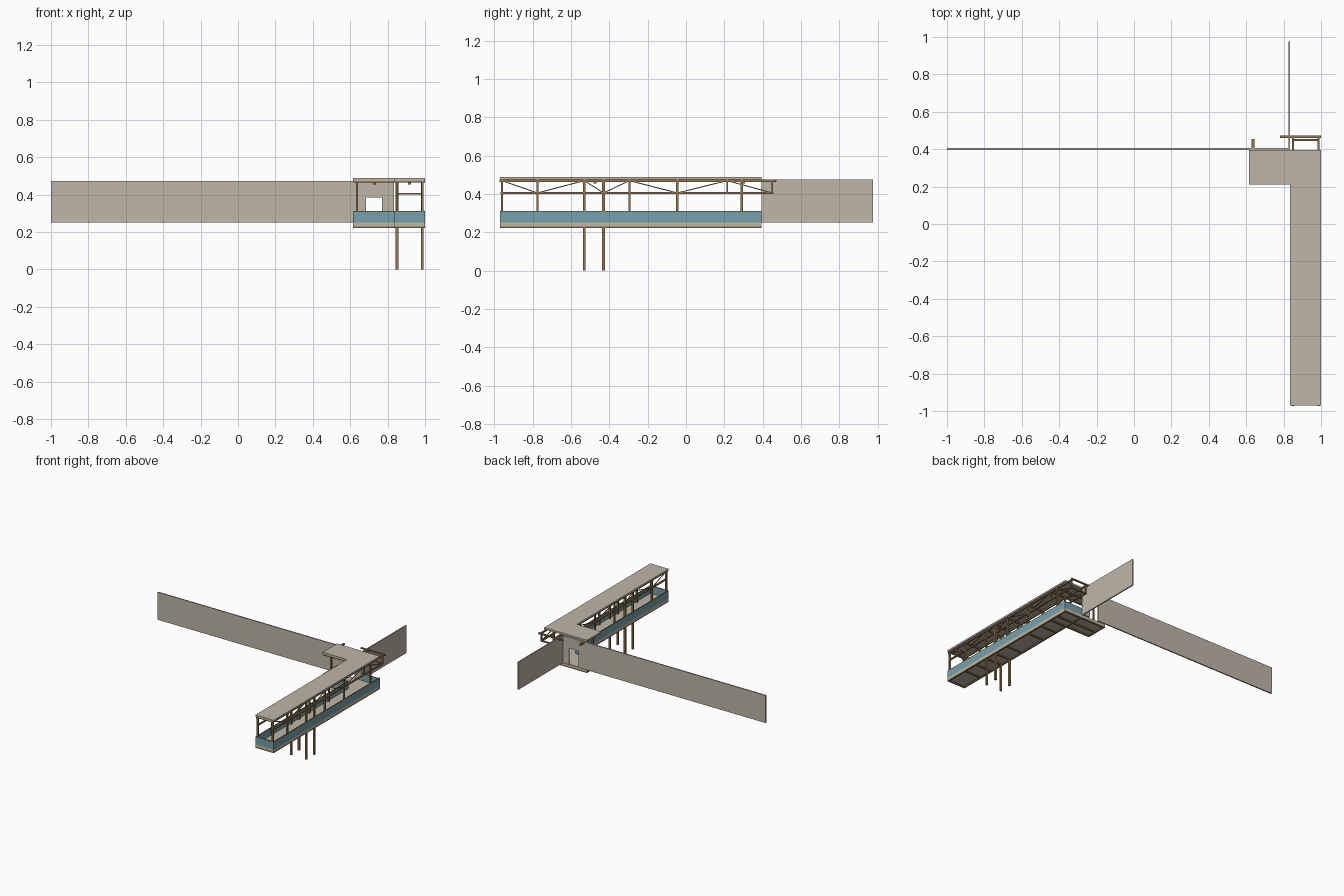
import bpy, bmesh, math
from mathutils import Vector

if "Cube" in bpy.data.objects:
    bpy.data.objects.remove(bpy.data.objects["Cube"])


def material(name, rgb):
    m = bpy.data.materials.new(name)
    m.diffuse_color = (*rgb, 1)
    m.use_nodes = True
    m.node_tree.nodes["Principled BSDF"].inputs["Base Color"].default_value = m.diffuse_color
    return m


CONCRETE = material("warm_concrete", (0.52, 0.47, 0.39))
WOOD = material("brown_timber", (0.29, 0.19, 0.085))
BLUE = material("muted_blue", (0.18, 0.35, 0.40))


def finish(name, bm, mat):
    bmesh.ops.recalc_face_normals(bm, faces=bm.faces)
    mesh = bpy.data.meshes.new(name)
    bm.to_mesh(mesh)
    bm.free()
    mesh.materials.append(mat)
    obj = bpy.data.objects.new(name, mesh)
    bpy.context.collection.objects.link(obj)
    return obj


def boxes(name, mat, bounds):
    """Join axis-aligned boxes given as (x0, x1, y0, y1, z0, z1)."""
    bm = bmesh.new()
    for x0, x1, y0, y1, z0, z1 in bounds:
        for v in bmesh.ops.create_cube(bm, size=1)["verts"]:
            v.co = Vector((x1 if v.co.x > 0 else x0,
                           y1 if v.co.y > 0 else y0,
                           z1 if v.co.z > 0 else z0))
    return finish(name, bm, mat)


def prism(name, mat, outline, z0, z1):
    """Extrude a flat outline upwards."""
    bm = bmesh.new()
    face = bm.faces.new([bm.verts.new((x, y, z0)) for x, y in outline])
    ext = bmesh.ops.extrude_face_region(bm, geom=[face])["geom"]
    bmesh.ops.translate(bm, vec=(0, 0, z1 - z0),
                        verts=[e for e in ext if isinstance(e, bmesh.types.BMVert)])
    return finish(name, bm, mat)


def struts(name, mat, x, path, size):
    """Thin square bars along a zigzag of (y, z) points."""
    bm = bmesh.new()
    for (ya, za), (yb, zb) in zip(path, path[1:]):
        a, b = Vector((x, ya, za)), Vector((x, yb, zb))
        d = b - a
        rot = d.to_track_quat('Z', 'Y')
        for v in bmesh.ops.create_cube(bm, size=1)["verts"]:
            v.co = (a + b) / 2 + rot @ Vector((v.co.x * size, v.co.y * size, v.co.z * d.length))
    return finish(name, bm, mat)


# Main levels and plan
L_PLAN = [(0.835, -0.97), (1, -0.97), (1, 0.395), (0.615, 0.395), (0.615, 0.21), (0.835, 0.21)]
FLOOR, RAIL, CHORD, ROOF = 0.25, 0.405, 0.469, 0.474
X_IN, X_OUT, X_SIDE = 0.85, 0.986, 0.636
H = 0.006  # half post width

# Slabs
prism("floor_slab", CONCRETE, L_PLAN, 0.23, FLOOR)
prism("roof_slab", CONCRETE, L_PLAN, ROOF, 0.488)

# Blue parapet around the deck, open along the doorway wall
T = 0.006
boxes("parapet", BLUE, [
    (1 - T, 1, -0.97, 0.395, FLOOR, 0.308),
    (0.835, 1 - T, -0.97, -0.97 + T, FLOOR, 0.308),
    (0.835, 0.835 + T, -0.97 + T, 0.21, FLOOR, 0.308),
    (0.615, 0.835 + T, 0.21, 0.21 + T, FLOOR, 0.308),
    (0.615, 0.615 + T, 0.21 + T, 0.395, FLOOR, 0.308),
    (0.835, 1 - T, 0.395 - T, 0.395, FLOOR, 0.308)])
C = 0.002
boxes("parapet_cap", WOOD, [
    (1 - T - C, 1, -0.97, 0.395, 0.308, 0.312),
    (0.835, 1 - T - C, -0.97, -0.97 + T + C, 0.308, 0.312),
    (0.835, 0.835 + T + C, -0.97 + T + C, 0.21, 0.308, 0.312),
    (0.615, 0.835 + T, 0.21, 0.21 + T + C, 0.308, 0.312),
    (0.615, 0.615 + T + C, 0.21 + T + C, 0.395, 0.308, 0.312)])

# Long wall with a doorway
WY0, WY1, TOP = 0.395, 0.405, 0.474
boxes("long_wall", CONCRETE, [
    (-1, 0.685, WY0, WY1, FLOOR, TOP),
    (0.77, 0.835, WY0, WY1, FLOOR, TOP),
    (0.685, 0.77, WY0, WY1, 0.385, TOP)])
boxes("back_wall", CONCRETE, [(0.825, 0.835, WY1, 0.975, FLOOR, TOP)])

# Both side trusses: chords, posts, piles and diagonals
POSTS = [-0.96, -0.775, -0.295, -0.045, 0.29]
PILES = [-0.53, -0.43]
ZIGZAG = [(-0.96, CHORD), (-0.775, RAIL), (-0.53, CHORD), (-0.43, RAIL), (-0.295, CHORD),
          (-0.045, RAIL), (0.215, CHORD), (0.45, RAIL)]
for side, x in (("inner", X_IN), ("outer", X_OUT)):
    boxes(side + "_chords", WOOD, [
        (x - H, x + H, -0.973, 0.47, CHORD - 0.006, ROOF),
        (x - H, x + H, -0.968, 0.456, RAIL - 0.005, RAIL + 0.005)])
    boxes(side + "_posts", WOOD,
          [(x - H, x + H, y - H, y + H, FLOOR, CHORD) for y in POSTS if x == X_OUT or y < 0.2]
          + [(x - 0.005, x + 0.005, y - 0.005, y + 0.005, RAIL, CHORD) for y in (0.215, 0.45)])
    boxes(side + "_piles", WOOD,
          [(x - 0.007, x + 0.007, y - 0.007, y + 0.007, 0, CHORD) for y in PILES])
    struts(side + "_diagonals", WOOD, x, ZIGZAG, 0.005)

# Side bay post and beam
boxes("side_bay_frame", WOOD, [
    (X_SIDE - H, X_SIDE + H, 0.284, 0.296, FLOOR, CHORD),
    (X_SIDE - 0.008, X_SIDE + 0.008, 0.21, 0.455, CHORD - 0.006, ROOF)])

# Beams across under the roof
boxes("roof_cross_beams", WOOD,
      [(0.838, 0.998, y - 0.005, y + 0.005, CHORD - 0.005, ROOF)
       for y in POSTS[:4] + PILES + [0.215]]
      + [(0.617, 0.998, 0.285, 0.295, CHORD - 0.005, ROOF),
         (0.617, 0.84, 0.212, 0.222, CHORD - 0.005, ROOF),
         (0.78, 1, 0.46, 0.472, CHORD - 0.004, ROOF + 0.001),
         (X_IN, X_OUT, 0.445, 0.455, RAIL - 0.005, RAIL + 0.005)])

# Joists beneath the floor
Z0, Z1 = 0.221, 0.23
boxes("floor_joists", WOOD,
      [(0.835, 0.847, -0.97, 0.395, Z0, Z1), (0.988, 1, -0.97, 0.395, Z0, Z1),
       (0.615, 0.627, 0.21, 0.395, Z0, Z1),
       (0.615, 0.84, 0.21, 0.222, Z0, Z1), (0.615, 0.99, 0.383, 0.395, Z0, Z1),
       (0.62, 0.99, 0.285, 0.297, Z0, Z1)]
      + [(0.84, 0.995, y - 0.006, y + 0.006, Z0, Z1)
         for y in [-0.964] + POSTS[1:4] + PILES + [-0.65, 0.1, 0.215]])

# Small ceiling lamps
boxes("ceiling_lamps", WOOD,
      [(x - 0.007, x + 0.007, y - 0.007, y + 0.007, 0.455, ROOF)
       for x, y in ((0.917, -0.475), (0.73, 0.3))])
